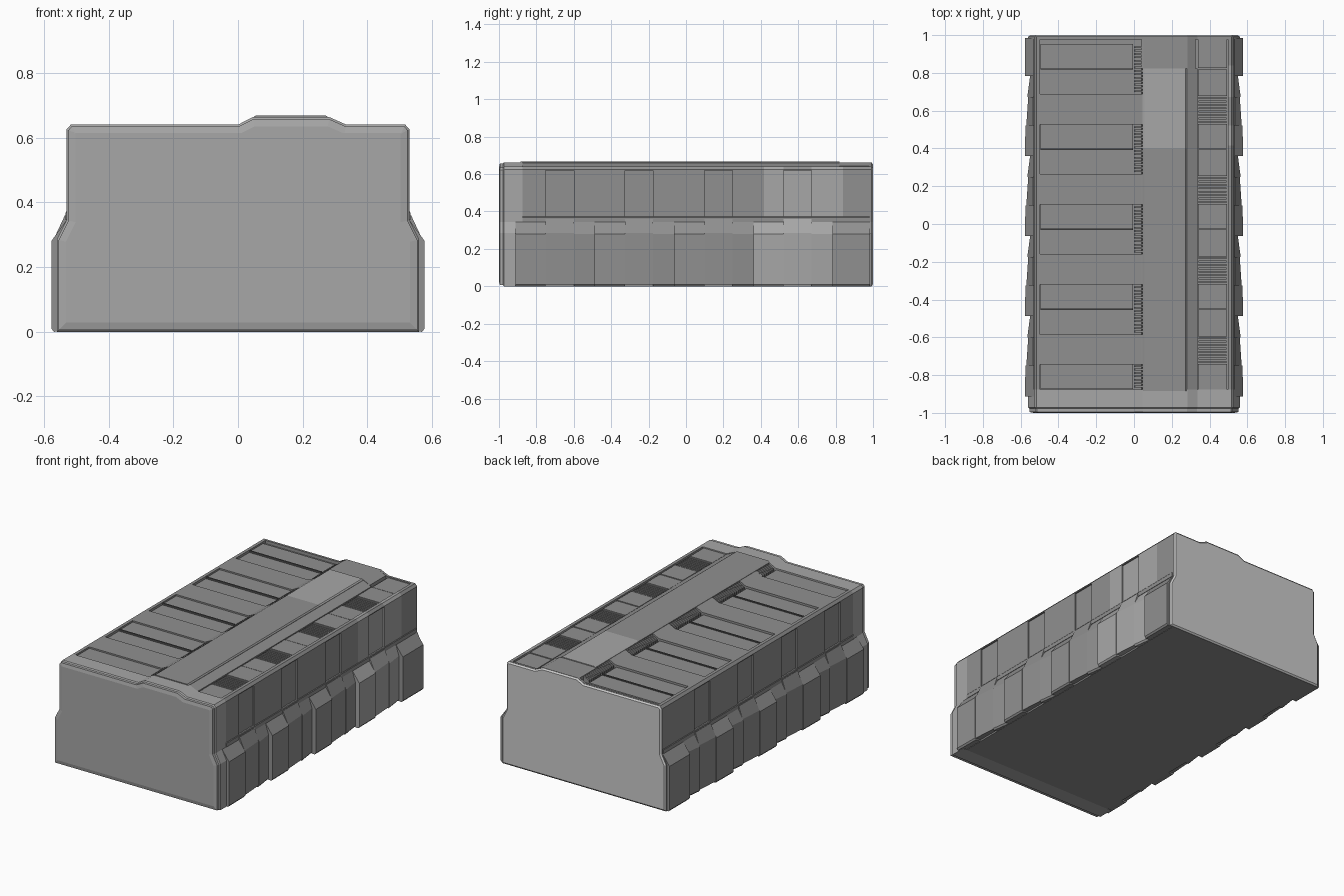
import bpy, bmesh
from mathutils import Vector

if "Cube" in bpy.data.objects:
    bpy.data.objects.remove(bpy.data.objects["Cube"])


def grey(name, v):
    m = bpy.data.materials.new(name)
    m.diffuse_color = (v, v, v, 1)
    m.use_nodes = True
    m.node_tree.nodes["Principled BSDF"].inputs["Base Color"].default_value = m.diffuse_color
    return m


HULL, LIGHT = grey("dark_grey", .28), grey("mid_grey", .39)
BACK, SEAM = grey("pale_grey", .7), grey("seam_grey", .1)


def make(name, verts, faces, mat):
    bm = bmesh.new()
    vs = [bm.verts.new(v) for v in verts]
    for f in faces:
        bm.faces.new([vs[i] for i in f])
    bmesh.ops.recalc_face_normals(bm, faces=bm.faces)
    me = bpy.data.meshes.new(name)
    bm.to_mesh(me)
    bm.free()
    me.materials.append(mat)
    ob = bpy.data.objects.new(name, me)
    bpy.context.collection.objects.link(ob)
    return ob


def loft(name, sections, mat=HULL):
    """Skin a list of (y, xz-profile) sections with capped ends."""
    n = len(sections[0][1])
    verts = [(x, y, z) for y, prof in sections for x, z in prof]
    faces = [list(range(n)), list(range(len(verts) - n, len(verts)))]
    for s in range(len(sections) - 1):
        for i in range(n):
            j = (i + 1) % n
            faces.append([s * n + i, s * n + j, (s + 1) * n + j, (s + 1) * n + i])
    return make(name, verts, faces, mat)


def box(name, x0, x1, y0, y1, z0, z1, mat=HULL):
    p = [(x0, z0), (x1, z0), (x1, z1), (x0, z1)]
    return loft(name, [(y0, p), (y1, p)], mat)


def inset(prof, d):
    """Offset a counter-clockwise profile inwards."""
    out = []
    for i, p in enumerate(prof):
        p = Vector(p)
        a = (p - Vector(prof[i - 1])).normalized()
        b = (Vector(prof[(i + 1) % len(prof)]) - p).normalized()
        na, nb = Vector((-a.y, a.x)), Vector((-b.y, b.x))
        out.append(tuple(p + (na + nb) * d / (1 + na.dot(nb))))
    return out


PITCH = 0.424
STEPS = [-0.912 + PITCH * i for i in range(5)]

# End frames and front/back plates
frame = [(-.56, 0), (.56, 0), (.56, .285), (.53, .345), (.53, .625), (.517, .64),
         (.335, .64), (.283, .663), (.045, .663), (0, .64), (-.517, .64),
         (-.53, .625), (-.53, .345), (-.56, .285)]
loft("front_plate", [(-1, inset(frame, .028)), (-.995, inset(frame, .006)),
                     (-.978, inset(frame, .006)), (-.972, frame), (-.875, frame)], LIGHT)
loft("back_frame", [(.978, frame), (.992, frame)])
loft("back_plate", [(.991, frame), (1, inset(frame, .01))], BACK)

# Main body with the raised spine on the roof
core = [(-.535, 0), (.535, 0), (.535, .285), (.518, .345), (.518, .62),
        (.32, .62), (.283, .655), (.045, .655), (.04, .62), (-.518, .62),
        (-.518, .345), (-.535, .285)]
loft("body", [(-.875, core), (.98, core)])

# Side armour: stepped lower panels, shallow pockets and upper panels
for s, side in ((1, "right"), (-1, "left")):
    def low(x):
        return [(s * .5, 0.005), (s * (x - .008), 0), (s * x, .01), (s * x, .28),
                (s * .53, .345), (s * .5, .345)]

    def pocket(x):
        return [(s * .5, .01), (s * x, .01), (s * x, .285), (s * .535, .36), (s * .5, .36)]

    high = [(s * .49, .34), (s * .53, .34), (s * .53, .625), (s * .517, .64), (s * .497, .64),
            (s * .497, .62)]
    edge = [(s * .497, .62), (s * .53, .62), (s * .53, .625), (s * .517, .64), (s * .497, .64)]
    rim = [(s * .5, .345), (s * .533, .345), (s * .533, .368), (s * .53, .372), (s * .5, .372)]

    loft(f"{side}_belt", [(-.875, rim), (.98, rim)])
    loft(f"{side}_front_post", [(-.875, high), (STEPS[0] + .162, high)])
    for i, y in enumerate(STEPS):
        a, b, c = y + .162, y + .312, y + PITCH
        tone = LIGHT if i == 3 and s == 1 else HULL
        if i == 4:
            loft(f"{side}_lower_panel_rear", [(y, low(.577)), (.985, low(.577))])
            break
        loft(f"{side}_lower_panel_{i}", [(y, low(.577)), (a, low(.575))], tone)
        loft(f"{side}_lower_pocket_{i}", [(a, pocket(.57)), (b, pocket(.56))], tone)
        loft(f"{side}_lower_taper_{i}", [(b, low(.565)), (c, low(.55))], tone)
        end = .98 if i == 3 else a + PITCH
        # Upper panel, split so its rear part can carry its own tone
        cut = y + .48
        loft(f"{side}_upper_panel_{i}", [(b, high), (cut, high)], tone)
        loft(f"{side}_upper_panel_rear_{i}", [(cut, high), (end, high)],
             LIGHT if i == 2 and s == 1 else HULL)
        box(f"{side}_upper_pocket_{i}", min(s * .5, s * .521), max(s * .5, s * .521),
            a, b, .345, .625, tone)
        loft(f"{side}_roof_edge_{i}", [(a, edge), (b, edge)])

# Left roof: flush plates between two-level sunken bays, grilles along the spine
for i in range(5):
    m = .822 - PITCH * i
    front, back = max(m - .134, -.875), min(m + .13, .975)
    mid = max(m, -.875)
    box(f"bay_high_{i}", -.495, -.005, mid, back, .61, .631)
    if i < 4:
        box(f"bay_low_{i}", -.495, -.005, front, m, .61, .627)
        box(f"bay_ridge_{i}", -.495, -.005, m - .005, m + .005, .61, .637, SEAM)
        nxt = m - PITCH + .13
        box(f"roof_plate_{i}", -.5, 0, nxt, front, .61, .64)
        # Solid spine shoulder beside each roof plate
        sh = [(0, .61), (.05, .61), (.05, .66), (.04, .66), (0, .64)]
        loft(f"spine_shoulder_{i}", [(nxt, sh), (front, sh)])
    k = front + .01
    rib = [(0, .61), (.05, .61), (.05, .657), (.04, .657), (.004, .638)]
    while k < back - .008:
        loft(f"grille_rib_{i}", [(k, rib), (k + .009, rib)])
        k += .018

# Spine cover plate in two tones and its rear block
spine = [(.045, .64), (.28, .64), (.28, .662), (.272, .668), (.055, .668), (.045, .662)]
loft("spine_cover_front", [(-.885, spine), (.4, spine)])
loft("spine_cover_rear", [(.4, spine), (.822, spine)], LIGHT)
tail = [(.04, .62), (.325, .62), (.325, .642), (.283, .663), (.05, .663), (.04, .66)]
loft("spine_tail", [(.822, tail), (.98, tail)])
slope = [(.27, .62), (.335, .62), (.335, .636), (.283, .66), (.27, .66)]
loft("spine_right_slope", [(-.875, slope), (.822, slope)])

# Right roof gutter: cover plates and slatted vents
y = -.875
for i in range(5):
    v = STEPS[i] + .17
    end = v if i < 4 else .98
    if i:
        split = y + .145
        box(f"gutter_plate_front_{i}", .34, .492, y, split - .003, .61, .635)
        y = split + .003
    box(f"gutter_plate_{i}", .34, .492, y, end, .61, .633)
    if i < 4:
        for k in range(8):
            box(f"vent_slat_{i}", .342, .49, v + .006 + k * .018, v + .016 + k * .018, .61, .634)
        y = v + .147
